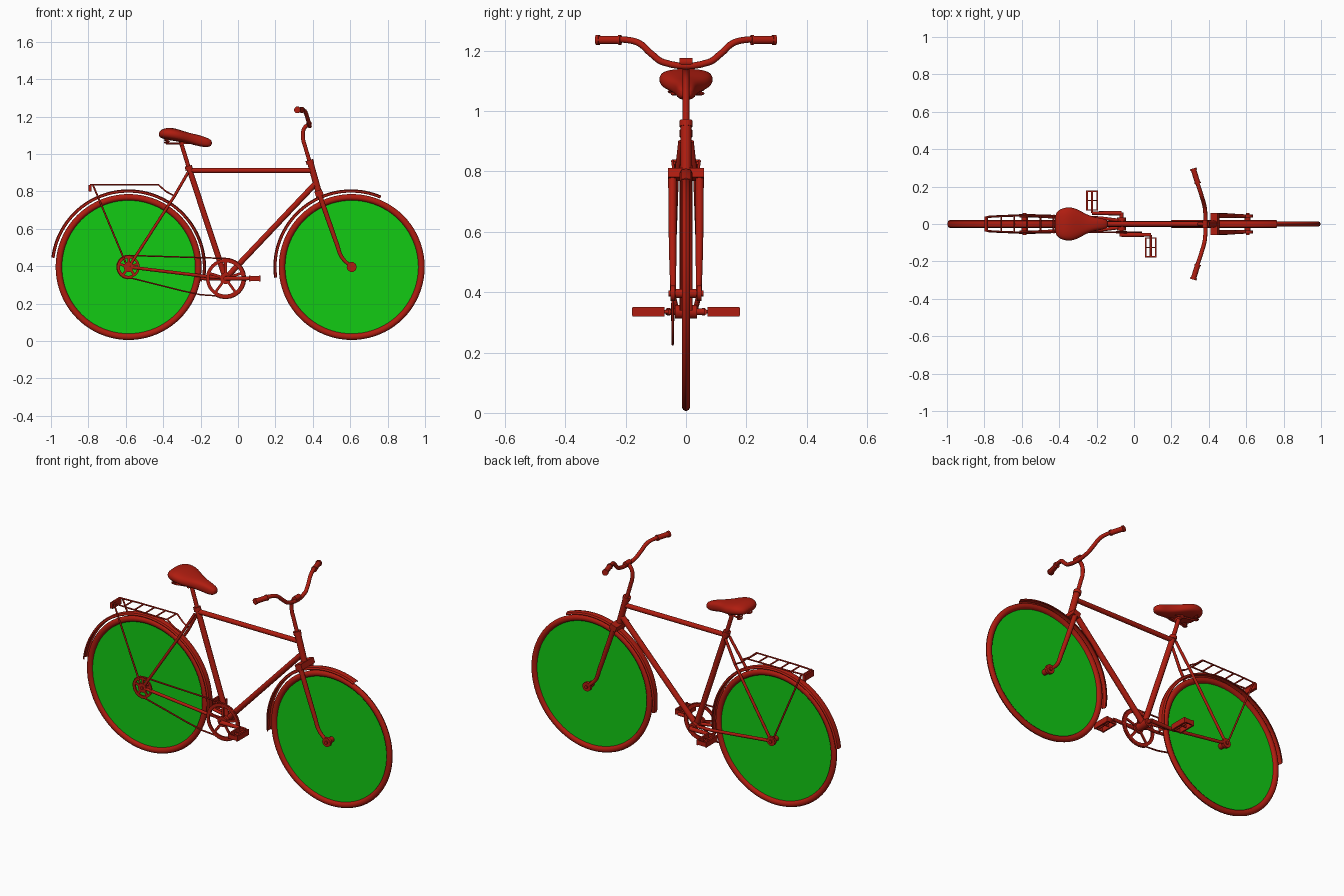
import bpy, bmesh
from math import sin, cos, pi, radians
from mathutils import Vector

if "Cube" in bpy.data.objects:
    bpy.data.objects.remove(bpy.data.objects["Cube"])


def material(name, col):
    m = bpy.data.materials.new(name)
    m.diffuse_color = (*col, 1)
    m.use_nodes = True
    m.node_tree.nodes["Principled BSDF"].inputs["Base Color"].default_value = m.diffuse_color
    return m


RED = material("red", (0.43, 0.012, 0.005))
GREEN = material("green", (0.006, 0.6, 0.007))
REAR, FRONT, CRANK = (-0.585, 0.396), (0.608, 0.396), (-0.067, 0.335)   # x, z centres


def finish(name, mesh, mat=RED, smooth=True):
    ob = bpy.data.objects.new(name, mesh)
    bpy.context.collection.objects.link(ob)
    mesh.materials.clear()
    mesh.materials.append(mat)
    if smooth:
        bpy.ops.object.select_all(action='DESELECT')
        ob.select_set(True)
        bpy.context.view_layer.objects.active = ob
        bpy.ops.object.shade_smooth_by_angle(angle=radians(40))
    return ob


def tube(name, pts, r, curved=False, cyclic=False, radii=None, sides=3):
    """Round tube through points, straight or smoothly curved."""
    cu = bpy.data.curves.new(name, 'CURVE')
    cu.dimensions = '3D'
    cu.bevel_depth, cu.bevel_resolution, cu.use_fill_caps = r, sides, True
    cu.resolution_u = 6
    sp = cu.splines.new('BEZIER')
    sp.bezier_points.add(len(pts) - 1)
    for i, (bp, p) in enumerate(zip(sp.bezier_points, pts)):
        bp.co = p
        bp.handle_left_type = bp.handle_right_type = 'AUTO' if curved else 'VECTOR'
        bp.radius = radii[i] if radii else 1
    if not curved:
        cu.resolution_u = 1
    sp.use_cyclic_u = cyclic
    tmp = bpy.data.objects.new(name + "_curve", cu)
    bpy.context.collection.objects.link(tmp)
    dg = bpy.context.evaluated_depsgraph_get()
    mesh = bpy.data.meshes.new_from_object(tmp.evaluated_get(dg))
    bpy.data.objects.remove(tmp)
    return finish(name, mesh)


def lathe(name, prof, c, a0=0, a1=360, segs=64, y=0, closed=True, mat=RED):
    """Sweep a (radius, y) profile about a y-parallel axis; angles from +x towards +z."""
    bm = bmesh.new()
    full = a1 - a0 == 360
    rings = []
    for i in range(segs + (0 if full else 1)):
        a = radians(a0 + (a1 - a0) * i / segs)
        rings.append([bm.verts.new((c[0] + r * cos(a), y + dy, c[1] + r * sin(a))) for r, dy in prof])
    n = len(prof)
    for i in range(segs):
        p, q = rings[i], rings[(i + 1) % len(rings)]
        for j in range(n if closed else n - 1):
            k = (j + 1) % n
            bm.faces.new((p[j], p[k], q[k], q[j]))
    if closed and not full:
        bm.faces.new(rings[0])
        bm.faces.new(rings[-1])
    bmesh.ops.recalc_face_normals(bm, faces=bm.faces)
    mesh = bpy.data.meshes.new(name)
    bm.to_mesh(mesh)
    return finish(name, mesh, mat)


def box(name, c, s, tilt=0):
    bm = bmesh.new()
    bmesh.ops.create_cube(bm, size=1)
    for v in bm.verts:
        v.co = Vector(v.co) * Vector(s)
    mesh = bpy.data.meshes.new(name)
    bm.to_mesh(mesh)
    ob = finish(name, mesh, smooth=False)
    ob.location, ob.rotation_euler = c, (0, tilt, 0)
    return ob


def band(r0, r1, h):
    return [(r0, -h), (r1, -h), (r1, h), (r0, h)]


# Wheels: tyre, spoke disc, hub and axle
for tag, c in (("rear", REAR), ("front", FRONT)):
    lathe(tag + "_tyre", [(0.373 + 0.017 * cos(k * pi / 5), 0.0145 * sin(k * pi / 5)) for k in range(10)], c, segs=80)
    bm = bmesh.new()
    bm.faces.new([bm.verts.new((c[0] + 0.362 * cos(k * pi / 32), 0, c[1] + 0.362 * sin(k * pi / 32))) for k in range(64)])
    me = bpy.data.meshes.new("disc")
    bm.to_mesh(me)
    finish(tag + "_spoke_disc", me, GREEN, False)
    tube(tag + "_hub", [(c[0], -0.035, c[1]), (c[0], 0.035, c[1])], 0.016)
    tube(tag + "_axle", [(c[0], -0.058, c[1]), (c[0], 0.058, c[1])], 0.010)
    for s in (-1, 1):
        tube(tag + "_axle_nut", [(c[0], s * 0.036, c[1]), (c[0], s * 0.052, c[1])], 0.027)

# Mudguards: arched strip with thickness
arch = [(0.401, -0.021), (0.410, -0.016), (0.415, 0), (0.410, 0.016), (0.401, 0.021),
        (0.398, 0.020), (0.407, 0.014), (0.411, 0), (0.407, -0.014), (0.398, -0.020)]
lathe("rear_mudguard", arch, (REAR[0] - 0.001, REAR[1]), -8, 173, 56)
lathe("front_mudguard", arch, (FRONT[0] - 0.004, FRONT[1]), 67, 188, 40)

# Frame tubes
SEAT_TOP, HEAD_TOP, HEAD_LOW = (-0.264, 0, 0.93), (0.386, 0, 0.957), (0.43, 0, 0.80)
BB = (CRANK[0], 0, CRANK[1])
tube("top_tube", [(-0.257, 0, 0.912), (0.398, 0, 0.912)], 0.014)
tube("down_tube", [(0.417, 0, 0.845), BB], 0.016)
tube("seat_tube", [SEAT_TOP, BB], 0.016)
tube("head_tube", [HEAD_TOP, HEAD_LOW], 0.018)
tube("head_collar", [(0.381, 0, 0.968), (0.387, 0, 0.948)], 0.022)
tube("seat_collar", [(-0.266, 0, 0.937), (-0.260, 0, 0.915)], 0.021)
tube("bottom_bracket", [(BB[0], -0.036, BB[2]), (BB[0], 0.036, BB[2])], 0.023)
tube("crank_axle", [(BB[0], -0.066, BB[2]), (BB[0], 0.062, BB[2])], 0.011)
for s in (-1, 1):
    tube("seat_stay", [(-0.268, s * 0.018, 0.90), (-0.34, s * 0.032, 0.775), (-0.575, s * 0.045, 0.41)], 0.008)
    tube("chain_stay", [(-0.085, s * 0.02, 0.338), (-0.18, s * 0.032, 0.347), (REAR[0], s * 0.045, REAR[1])], 0.009)

# Fork
box("fork_crown", (0.433, 0, 0.79), (0.042, 0.118, 0.032), -0.34)
for s in (-1, 1):
    tube("fork_leg", [(0.433, s * 0.045, 0.79), (0.482, s * 0.045, 0.65), (0.528, s * 0.044, 0.52),
                      (0.556, s * 0.043, 0.447), (FRONT[0], s * 0.042, FRONT[1])], 0.014,
         curved=True, radii=[1, 0.95, 0.85, 0.75, 0.65])

# Handlebar with stem and grips
tube("stem", [(0.383, 0, 0.96), (0.362, 0, 1.03), (0.347, 0, 1.09), (0.353, 0, 1.135), (0.378, 0, 1.162)], 0.011, curved=True)
tube("stem_clamp", [(0.38, -0.022, 1.162), (0.38, 0.022, 1.162)], 0.015)
half = [(0.380, 0.075, 1.162), (0.372, 0.115, 1.19), (0.360, 0.155, 1.225), (0.347, 0.195, 1.236), (0.318, 0.29, 1.236)]
tube("handlebar", [(x, -y, z) for x, y, z in reversed(half)] + half, 0.011, curved=True)
for s in (-1, 1):
    tube("grip", [(0.340, s * 0.22, 1.236), (0.317, s * 0.295, 1.236)], 0.0145)
    tube("grip_end", [(0.3195, s * 0.287, 1.236), (0.3165, s * 0.297, 1.236)], 0.018)
    tube("grip_flange", [(0.3415, s * 0.216, 1.236), (0.3395, s * 0.223, 1.236)], 0.017)

# Saddle: lofted rounded cross-sections (x, half width, bottom, top)
rows = [(-0.424, 0.045, 1.092, 1.118), (-0.405, 0.078, 1.082, 1.136), (-0.36, 0.093, 1.072, 1.144),
        (-0.31, 0.087, 1.065, 1.130), (-0.26, 0.054, 1.055, 1.113), (-0.21, 0.036, 1.041, 1.103),
        (-0.165, 0.031, 1.034, 1.088), (-0.138, 0.018, 1.045, 1.073)]
bm = bmesh.new()
rings = []
for x, w, b, t in rows:
    ring = []
    for k in range(16):
        cs, sn = cos(k * pi / 8), sin(k * pi / 8)
        sq = lambda v: abs(v) ** 0.75 * (1 if v > 0 else -1)
        ring.append(bm.verts.new((x, w * sq(cs), (b + t) / 2 + (t - b) / 2 * sq(sn))))
    rings.append(ring)
for p, q in zip(rings, rings[1:]):
    for k in range(16):
        bm.faces.new((p[k], p[(k + 1) % 16], q[(k + 1) % 16], q[k]))
bm.faces.new(rings[0])
bm.faces.new(rings[-1])
bmesh.ops.recalc_face_normals(bm, faces=bm.faces)
me = bpy.data.meshes.new("seat")
bm.to_mesh(me)
seat = finish("seat", me)
seat.modifiers.new("Subdivision", 'SUBSURF').levels = 2
seat.modifiers[-1].render_levels = 2

# Seat post, rails and springs
tube("seat_post", [SEAT_TOP, (-0.309, 0, 1.075)], 0.0115)
tube("seat_clamp", [(-0.302, -0.03, 1.058), (-0.302, 0.03, 1.058)], 0.012)
for s in (-1, 1):
    tube("seat_rail", [(-0.385, s * 0.045, 1.057), (-0.30, s * 0.025, 1.057), (-0.19, s * 0.012, 1.06)], 0.005)
    tube("seat_spring", [(-0.38 + 0.012 * cos(k * pi / 3), s * 0.045 + 0.012 * sin(k * pi / 3), 1.055 + 0.0022 * k)
                         for k in range(19)], 0.004, curved=True, sides=1)

# Chainring, rear sprocket and chain
CY = -0.044
for name, c, r, w, hub in (("chainring", CRANK, 0.104, 0.018, 0.03), ("sprocket", REAR, 0.059, 0.012, 0.022)):
    lathe(name, band(r - w, r, 0.004), c, segs=48, y=CY)
    lathe(name + "_centre", band(0.004, hub, 0.006), c, segs=24, y=CY)
    for k in range(5):
        a = radians(90 + 72 * k)
        sp = box(name + "_spoke", (c[0] + cos(a) * (r + hub - w) / 2, CY, c[1] + sin(a) * (r + hub - w) / 2),
                 (r - w - hub + 0.01, 0.006, 0.014), -a)
path = [(CRANK[0] + 0.107 * cos(radians(a)), CY, CRANK[1] + 0.107 * sin(radians(a))) for a in range(90, -121, -15)]
path += [(-0.20, CY, 0.248), (-0.30, CY, 0.269), (-0.43, CY, 0.302)]
path += [(REAR[0] + 0.062 * cos(radians(a)), CY, REAR[1] + 0.062 * sin(radians(a))) for a in range(285, 84, -20)]
tube("chain", path, 0.0045, cyclic=True, sides=1)

# Cranks and pedals
for s in (-1, 1):
    px, y0 = CRANK[0] - s * 0.157, s * 0.058
    tube("crank_arm", [(CRANK[0], y0, CRANK[1]), (px, y0, CRANK[1])], 0.0105, radii=[1.2, 0.9])
    tube("pedal_spindle", [(px, y0, CRANK[1]), (px, s * 0.178, CRANK[1])], 0.006)
    for d in (-1, 1):
        box("pedal_side", (px + d * 0.027, s * 0.125, CRANK[1]), (0.009, 0.106, 0.032))
        box("pedal_end", (px, s * 0.125 + d * 0.05, CRANK[1]), (0.056, 0.007, 0.026))
    box("pedal_bar", (px, s * 0.125, CRANK[1]), (0.05, 0.006, 0.012))

# Luggage rack with supports and reflector
for s in (-1, 1):
    tube("rack_rail", [(-0.792, s * 0.036, 0.835), (-0.68, s * 0.043, 0.835), (-0.425, s * 0.045, 0.835),
                       (-0.385, s * 0.040, 0.80), (-0.337, s * 0.033, 0.775)], 0.0045)
    tube("rack_leg", [(-0.775, s * 0.040, 0.833), (-0.595, s * 0.048, 0.405)], 0.005)
for x in (-0.785, -0.71, -0.64, -0.57, -0.50, -0.43):
    tube("rack_bar", [(x, -0.042, 0.835), (x, 0.042, 0.835)], 0.0045)
box("reflector", (-0.791, 0, 0.818), (0.016, 0.082, 0.034))
